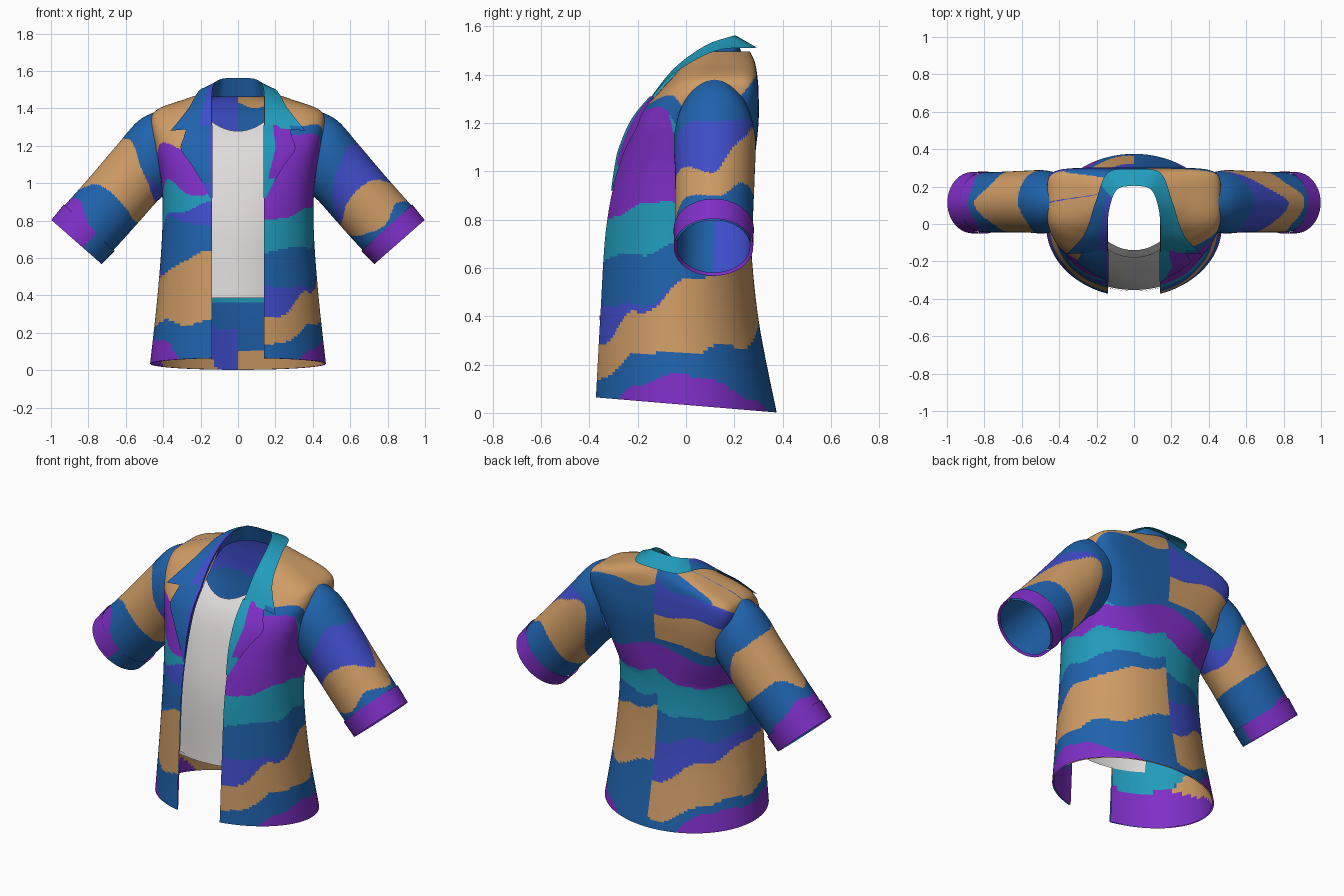
import bpy, bmesh, math

if "Cube" in bpy.data.objects:
    bpy.data.objects.remove(bpy.data.objects["Cube"])

# Flat colours
COLS = {"blue": (.014, .125, .42), "indigo": (.05, .075, .60), "purple": (.21, .028, .57),
        "teal": (.015, .33, .50), "tan": (.62, .33, .13), "white": (.74, .72, .71)}
MATS = []
for n, c in COLS.items():
    m = bpy.data.materials.new("cloth_" + n)
    m.diffuse_color = (*c, 1)
    m.use_nodes = True
    m.node_tree.nodes["Principled BSDF"].inputs["Base Color"].default_value = m.diffuse_color
    MATS.append(m)
B, I, P, T, N, W = range(6)


def build(name, sheets):
    """sheets: list of (point grid, rule(i, j) -> colour or None)"""
    bm = bmesh.new()
    for pts, rule in sheets:
        vs = [[bm.verts.new(p) for p in row] for row in pts]
        for i in range(len(vs) - 1):
            for j in range(len(vs[0]) - 1):
                c = rule(i, j)
                if c is not None:
                    f = bm.faces.new((vs[i][j], vs[i][j + 1], vs[i + 1][j + 1], vs[i + 1][j]))
                    f.material_index = c
    bmesh.ops.remove_doubles(bm, verts=bm.verts, dist=1e-4)
    bmesh.ops.delete(bm, geom=[v for v in bm.verts if not v.link_faces], context='VERTS')
    bmesh.ops.recalc_face_normals(bm, faces=bm.faces)
    me = bpy.data.meshes.new(name)
    bm.to_mesh(me)
    bm.free()
    for m in MATS:
        me.materials.append(m)
    ob = bpy.data.objects.new(name, me)
    bpy.context.collection.objects.link(ob)
    bpy.context.view_layer.objects.active = ob
    ob.select_set(True)
    bpy.ops.object.shade_smooth_by_angle(angle=math.radians(40))
    ob.select_set(False)


def spline(rows, t):
    """Catmull-Rom through rows, t in row numbers"""
    k = len(rows) - 1
    i = max(0, min(int(t), k - 1))
    f = t - i
    q = [rows[max(0, min(k, i + d))] for d in (-1, 0, 1, 2)]
    return [.5 * (2 * b + (c - a) * f + (2 * a - 5 * b + 4 * c - d) * f * f
                  + (3 * b - a - 3 * c + d) * f ** 3) for a, b, c, d in zip(*q)]


def pattern(bands, u, h, amp):
    """wavy bands, each with its top height at five places around"""
    k = min(max(u, 0), .9999) * 4
    i = int(k)
    f = k - i
    f = f * f * (3 - 2 * f)
    w = amp * (math.sin(6 * math.pi * u + 9 * h) + .5 * math.sin(10 * math.pi * u + 1))
    for col, tops in bands[:-1]:
        if h < tops[i] * (1 - f) + tops[i + 1] * f + w:
            return col
    return bands[-1][0]


# Body sections: height, half width, front y, back y, squareness
RINGS = [(.033, .47, -.39, .375, 2), (.4, .43, -.372, .30, 2), (.75, .405, -.348, .267, 2.1),
         (1.0, .41, -.292, .28, 2.5), (1.2, .445, -.215, .30, 3), (1.33, .465, -.11, .30, 3.5),
         (1.395, .43, -.05, .295, 3.2), (1.45, .28, -.01, .285, 2.6), (1.495, .15, 0, .265, 2.2)]


def front_y(x, z):
    lo, hi = 0, len(RINGS) - 1
    for _ in range(30):
        mid = (lo + hi) / 2
        lo, hi = (mid, hi) if spline(RINGS, mid)[0] < z else (lo, mid)
    _, a, yf, yb, n = spline(RINGS, lo)
    u = min(abs(x) / a, .98)
    return (yf + yb) / 2 - (yb - yf) / 2 * (1 - u ** n) ** (1 / n)


RIGHT = [(P, (-.1, .11, .16, .04, -.1)), (B, (.11, .23, .25, .27, .36)), (N, (.26, .40, .54, .60, .68)),
         (I, (.45, .43, .54, .60, .68)), (B, (.62, .66, .68, .72, .74)), (T, (.78, .86, .86, .85, .88)),
         (P, (1.25, 1.25, .97, .98, 1.05)), (T, (1.25, 1.25, 1.1, .98, 1.05)),
         (B, (1.27, 1.31, 1.2, 1.38, 1.41)), (N, ())]
LEFT = [(P, (-.1, .15, .14, .10, -.1)), (B, (.25, .25, .20, .15, .04)), (N, (.63, .53, .48, .40, .23)),
        (I, (.63, .53, .55, .52, .48)), (B, (.75, .82, .66, .63, .66)), (I, (.88, .84, .66, .63, .66)),
        (T, (.92, 1.0, .85, .82, .86)), (P, (1.15, 1.2, 1.0, 1.0, 1.05)), (B, (1.15, 1.2, 1.05, 1.07, 1.09)),
        (N, (2, 2, 1.25, 1.26, 1.25)), (I, (2, 2, 1.3, 1.38, 1.44)), (N, (2, 2, 2, 1.38, 1.3)), (B, ())]
IN_RIGHT = [(P, (.25, .2, 0, -.1, -.1)), (N, (.25, .2, .15, .15, .08)), (B, (.3, .3, .36, .34, .34)),
            (T, (.45,) * 5), (B, (1.42,) * 5), (N, ())]
IN_LEFT = [(P, (.25, .25, .15, -.1, -.1)), (N, (.25, .25, .35, .3, -.1)), (I, (.25, .25, .35, .3, .18)),
           (B, (.25, .25, .36, .34, .34)), (T, (.5, .5, .5, .45, .45)), (B, (1.2,) * 5), (I, ())]


# Jacket body and its lining, open at the front
def shell(s, bands, inset, nv, nu):
    pts = []
    for i in range(nv + 1):
        z, a, yf, yb, n0 = spline(RINGS, i / nv * (len(RINGS) - 1))
        a, yf, yb = a - inset, yf + inset, yb - inset
        u0 = min(.14 / a, .97)
        p0 = math.atan2(u0, (1 - u0 ** n0) ** (1 / n0))
        row = []
        for j in range(nu + 1):
            p = p0 + (math.pi - p0) * j / nu
            sn, cs = math.sin(p), math.cos(p)
            n = n0 if cs > 0 else n0 + 3 * max(0, n0 - 2.2)
            r = (abs(sn) ** n + abs(cs) ** n) ** (-1 / n)
            y = (yf + yb) / 2 - (yb - yf) / 2 * r * cs
            row.append((s * a * r * sn, y, z - .087 * y * max(0, 1 - z / .8)))
        pts.append(row)

    def rule(i, j):
        x, y, z = pts[i][j]
        if abs(x) > .38 and ((y - .12) / .10) ** 2 + ((z - 1.16) / .15) ** 2 < 1:
            return None                                   # armhole
        return pattern(bands, (j + .5) / nu, z, .013)
    return pts, rule


build("jacket_body", [shell(1, RIGHT, 0, 230, 140), shell(-1, LEFT, 0, 230, 140)])
build("jacket_lining", [shell(1, IN_RIGHT, .008, 120, 70), shell(-1, IN_LEFT, .008, 120, 70)])

# Sleeves, cuffs, sleeve linings: upper x, z, lower x, z, y range
SLEEVE = [(.41, 1.395, .355, .97, -.03, .265), (.53, 1.335, .43, .905, -.05, .287),
          (.65, 1.20, .51, .815, -.045, .285), (.79, 1.035, .59, .725, -.045, .28),
          (.935, .872, .675, .632, -.045, .275)]
CUFF = [(.931, .886, .66, .637, -.051, .281), (.998, .803, .729, .567, -.05, .278)]
INNER = [(.63, 1.19, .515, .835, -.03, .27), (.984, .797, .735, .579, -.038, .266)]
# bands at top, front, bottom, back, top
S_RIGHT = [(B, (.5, .35, .55, .22, .5)), (I, (.78, .62, .58, .22, .78)),
           (N, (.92, .92, .75, .74, .92)), (B, ())]
S_LEFT = [(B, (.45, .32, .05, .33, .45)), (I, (.45, .32, .3, .33, .45)), (N, (.82, .68, .55, .66, .82)),
          (B, (.88, .93, 1.2, .95, .88)), (P, ())]


def tube(rows, s, nv, nu):
    pts = []
    for i in range(nv + 1):
        ux, uz, lx, lz, y0, y1 = spline(rows, i / nv * (len(rows) - 1))
        row = []
        for j in range(nu + 1):
            c, d = (g(2 * math.pi * j / nu) / 2 for g in (math.cos, math.sin))
            row.append((s * ((ux + lx) / 2 + (ux - lx) * c), (y0 + y1) / 2 - (y1 - y0) * d,
                        (uz + lz) / 2 + (uz - lz) * c))
        pts.append(row)
    return pts


for s, side, bands in ((1, "right", S_RIGHT), (-1, "left", S_LEFT)):
    build("sleeve_" + side, [(tube(SLEEVE, s, 100, 96),
                              lambda i, j: pattern(bands, (j + .5) / 96, (i + .5) / 100, .02))])
    build("cuff_" + side, [(tube(CUFF, s, 2, 48), lambda i, j: B if s < 0 and 14 <= j < 24 else P)])
    build("sleeve_lining_" + side, [(tube(INNER, s, 6, 48), lambda i, j: I if 24 <= j < 34 else B)])

# Collar: neck edge, fold and outer edge at five places from back to tip
COLLAR = [(0, .24, 1.46, 0, .205, 1.562, 0, .295, 1.51),
          (.10, .21, 1.46, .09, .185, 1.557, .14, .275, 1.51),
          (.145, .09, 1.46, .132, .08, 1.52, .205, .12, 1.497),
          (.15, -.02, 1.40, .142, -.05, 1.425, .265, -.055, 1.40),
          (.15, -.11, 1.30, .142, -.15, 1.30, .36, -.16, 1.28)]


def collar_half(s):
    pts = []
    for i in range(33):
        q = spline(COLLAR, i / 8)
        a, b, c = q[:3], q[3:6], q[6:]
        row = [a, b] + [[b[k] + (c[k] - b[k]) * f for k in range(3)] for f in (.33, .66, 1)]
        pts.append([(s * p[0], p[1], p[2]) for p in row])

    def rule(i, j):
        if j == 0 and i < 14:
            return B
        if s > 0:
            return B if i > 29 and j > 2 else T
        return T if i < 12 else (I if j < 2 else B)
    return pts, rule


build("collar", [collar_half(1), collar_half(-1)])

# Lapels: height of fold, outer x, outer height
LAPEL = [(.92, .150, .92), (1.0, .19, 1.0), (1.1, .25, 1.10), (1.19, .305, 1.18),
         (1.25, .29, 1.245), (1.31, .27, 1.31)]


def lapel(s):
    pts = []
    for i in range(41):
        z0, x1, z1 = spline(LAPEL, i / 8)
        lift = min(1, .25 + (z0 - .92) / .2)
        row = [(s * .142, front_y(.142, z0), z0)]
        for f in (k / 8 for k in range(9)):
            x, z = .137 + (x1 - .137) * f, z0 + (z1 - z0) * f
            row.append((s * x, front_y(x, z) - (.022 - .01 * f) * lift, z))
        pts.append(row)
    if s > 0:
        return pts, lambda i, j: P if j > 3 and i > 9 else T
    return pts, lambda i, j: I if i < 8 or j < 2 else B


build("lapels", [lapel(1), lapel(-1)])


# Undershirt front with neck band and hem band
def neck(x):
    return min(1.275 + .05 * (x / .14) ** 2, 1.38)


def panel(low, high, gap, nv):
    xs = [-.30 + .6 * j / 40 for j in range(41)]
    grid = [[(x, low(x) + (high(x) - low(x)) * i / nv) for x in xs] for i in range(nv + 1)]
    return [([[(x, front_y(x, z) + gap, z) for x, z in row] for row in grid], lambda i, j: W)]


build("undershirt", panel(lambda x: .39, neck, .02, 24))
build("undershirt_neck_band", panel(lambda x: neck(x) - .04, lambda x: neck(x) + .003, .013, 2))
build("undershirt_hem_band", panel(lambda x: .385, lambda x: .402, .014, 1))
